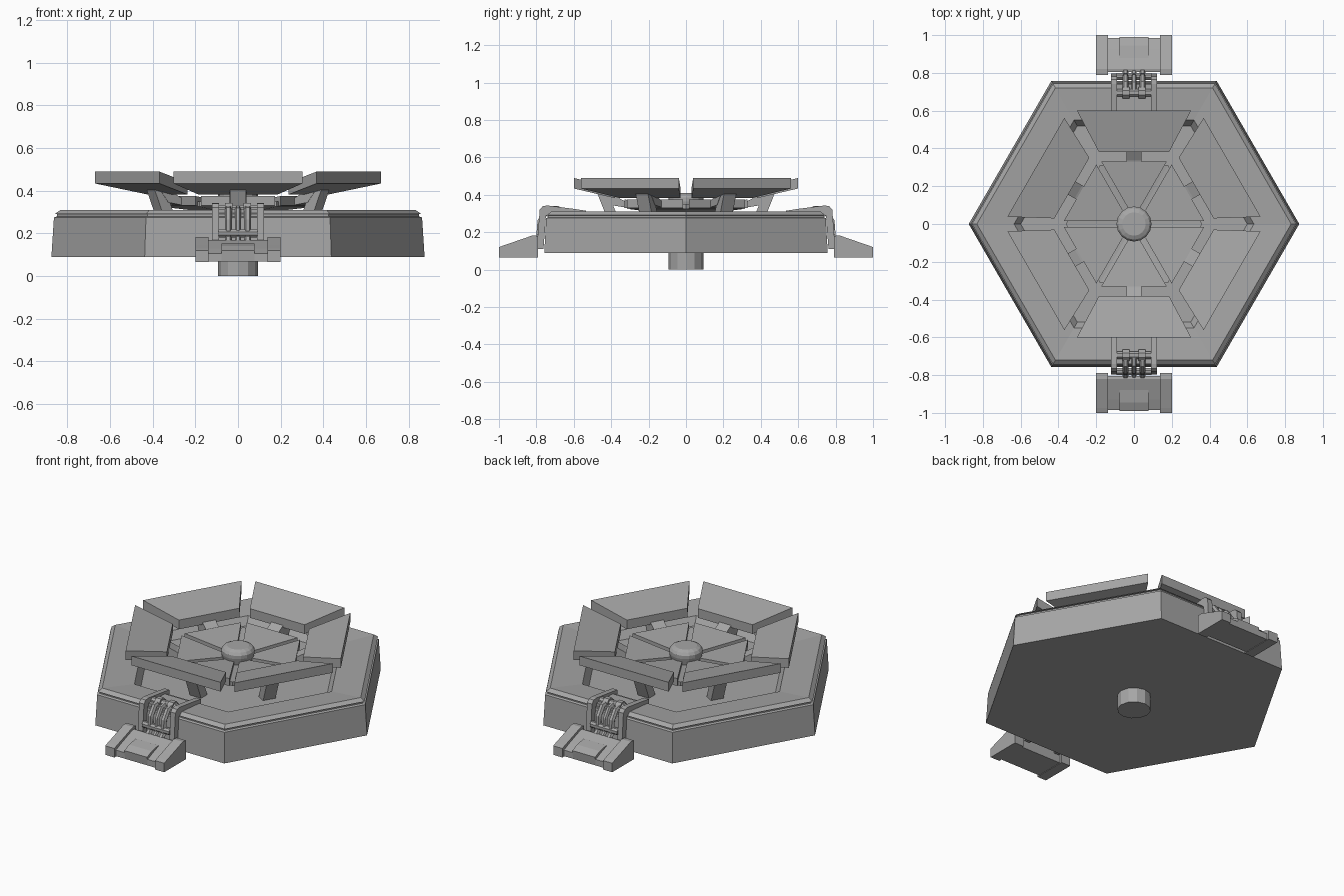
import bpy, bmesh
from math import sin, cos, pi, radians
from mathutils import Vector

cube = bpy.data.objects.get("Cube")
if cube:
    bpy.data.objects.remove(cube, do_unlink=True)

grey = bpy.data.materials.new("mid_grey_metal")
grey.use_nodes = True
colour = (0.38, 0.38, 0.38, 1)
grey.diffuse_color = colour
grey.node_tree.nodes["Principled BSDF"].inputs["Base Color"].default_value = colour


def loft(name, rings, turn=0):
    """Skin a stack of equal rings, cap both ends, turn about z."""
    bm = bmesh.new()
    loops = [[bm.verts.new(p) for p in ring] for ring in rings]
    n = len(loops[0])
    for a, b in zip(loops, loops[1:]):
        for i in range(n):
            j = (i + 1) % n
            bm.faces.new((a[i], a[j], b[j], b[i]))
    bm.faces.new(loops[0])
    bm.faces.new(loops[-1])
    bmesh.ops.recalc_face_normals(bm, faces=bm.faces)
    mesh = bpy.data.meshes.new(name)
    bm.to_mesh(mesh)
    bm.free()
    mesh.materials.append(grey)
    obj = bpy.data.objects.new(name, mesh)
    obj.rotation_euler.z = radians(turn)
    bpy.context.collection.objects.link(obj)
    return obj


def lathe(name, profile, sides):
    """Faceted solid of revolution from (radius, height) points."""
    angles = [2 * pi * i / sides for i in range(sides)]
    return loft(name, [[(r * cos(a), r * sin(a), z) for a in angles]
                       for r, z in profile])


def slab(name, inner, outer, turn, thick):
    """Sloping trapezoid slab; inner and outer are (distance, half width, top)."""
    top = [(s * w, -d, z) for d, w, z, s in
           [(*inner, -1), (*inner, 1), (*outer, 1), (*outer, -1)]]
    return loft(name, [[(x, y, z - thick) for x, y, z in top], top], turn)


def extrude(name, profile, x0, x1, turn=0):
    """Extrude a (distance outward, height) profile across x."""
    return loft(name, [[(x, -d, z) for d, z in profile] for x in (x0, x1)], turn)


def rod(name, x0, x1, d, z, r, turn, sides=8):
    angles = [2 * pi * (i + 0.5) / sides for i in range(sides)]
    return extrude(name, [(d + r * cos(a), z + r * sin(a)) for a in angles],
                   x0, x1, turn)


def tube(name, x, path, r, turn, sides=6):
    """Bent tube following (distance, height) points at one x."""
    pts = [Vector((d, z)) for d, z in path]
    rings = []
    for i, p in enumerate(pts):
        t = (pts[min(i + 1, len(pts) - 1)] - pts[max(i - 1, 0)]).normalized()
        side = Vector((-t.y, t.x))
        ring = []
        for k in range(sides):
            a = 2 * pi * k / sides
            q = p + side * r * sin(a)
            ring.append((x + r * cos(a), -q.x, q.y))
        rings.append(ring)
    return loft(name, rings, turn)


# Hexagonal body with lipped rim, dished deck and central recess
lathe("body", [(0.875, 0.09), (0.863, 0.275), (0.848, 0.28), (0.848, 0.29),
               (0.858, 0.292), (0.832, 0.31), (0.635, 0.295), (0.6, 0.25)], 6)

# Mounting peg, pedestal, hub and the backing plate seen between the panels
lathe("bottom_peg", [(0.093, 0), (0.093, 0.1)], 12)
lathe("pedestal", [(0.15, 0.24), (0.12, 0.32)], 12)
lathe("panel_backing", [(0.1, 0.295), (0.36, 0.325), (0.36, 0.35), (0.08, 0.325)], 6)
lathe("hub_cap", [(0.08, 0.31), (0.093, 0.365), (0.093, 0.385),
                  (0.083, 0.4), (0.062, 0.41)], 16)

# Six sectors: inner panel, raised petal, support leg and link
for k in range(6):
    turn = 60 * k
    slab("inner_panel", (0.07, 0.023, 0.345), (0.33, 0.173, 0.375), turn, 0.045)
    slab("outer_petal", (0.38, 0.185, 0.438), (0.6, 0.302, 0.49), turn, 0.056)
    extrude("petal_leg", [(0.35, 0.245), (0.41, 0.245), (0.475, 0.41), (0.41, 0.395)],
            -0.038, 0.038, turn)
    extrude("petal_link", [(0.31, 0.33), (0.4, 0.345), (0.44, 0.4),
                           (0.38, 0.395), (0.34, 0.372), (0.31, 0.36)],
            -0.04, 0.04, turn)

# Hinged clamps at front and back
arm_profile = [(0.535, 0.29), (0.535, 0.315), (0.6, 0.325), (0.74, 0.343),
               (0.765, 0.34), (0.782, 0.322), (0.798, 0.11), (0.762, 0.11),
               (0.748, 0.29)]
ear_profile = [(0.79, 0.065), (1.0, 0.065), (1.0, 0.12), (0.975, 0.13),
               (0.93, 0.145), (0.82, 0.183), (0.79, 0.18)]
foot_profile = [(0.805, 0.068), (0.985, 0.068), (0.985, 0.105), (0.93, 0.128),
                (0.82, 0.168), (0.805, 0.165)]
block_profile = [(0.88, 0.07), (0.985, 0.07), (0.99, 0.12), (0.945, 0.14),
                 (0.88, 0.152)]
link_path = [(0.69, 0.32), (0.745, 0.31), (0.78, 0.26), (0.785, 0.18), (0.83, 0.13)]

for turn in (0, 180):
    for s in (-1, 1):
        extrude("clamp_arm", arm_profile, s * 0.09, s * 0.123, turn)
        extrude("foot_ear", ear_profile, s * 0.138, s * 0.2, turn)
        rod("hinge_knuckle", s * 0.025, s * 0.06, 0.695, 0.31, 0.034, turn)
        tube("clamp_link", s * 0.045, link_path, 0.017, turn)
    extrude("clamp_bed", [(0.58, 0.28), (0.58, 0.308), (0.74, 0.312), (0.74, 0.28)],
            -0.09, 0.09, turn)
    rod("hinge_pin", -0.092, 0.092, 0.695, 0.312, 0.022, turn)
    rod("lower_pin", -0.092, 0.092, 0.782, 0.2, 0.02, turn)
    tube("clamp_link_middle", 0, link_path, 0.014, turn)
    extrude("foot_body", foot_profile, -0.14, 0.14, turn)
    extrude("foot_block", block_profile, -0.077, 0.077, turn)
